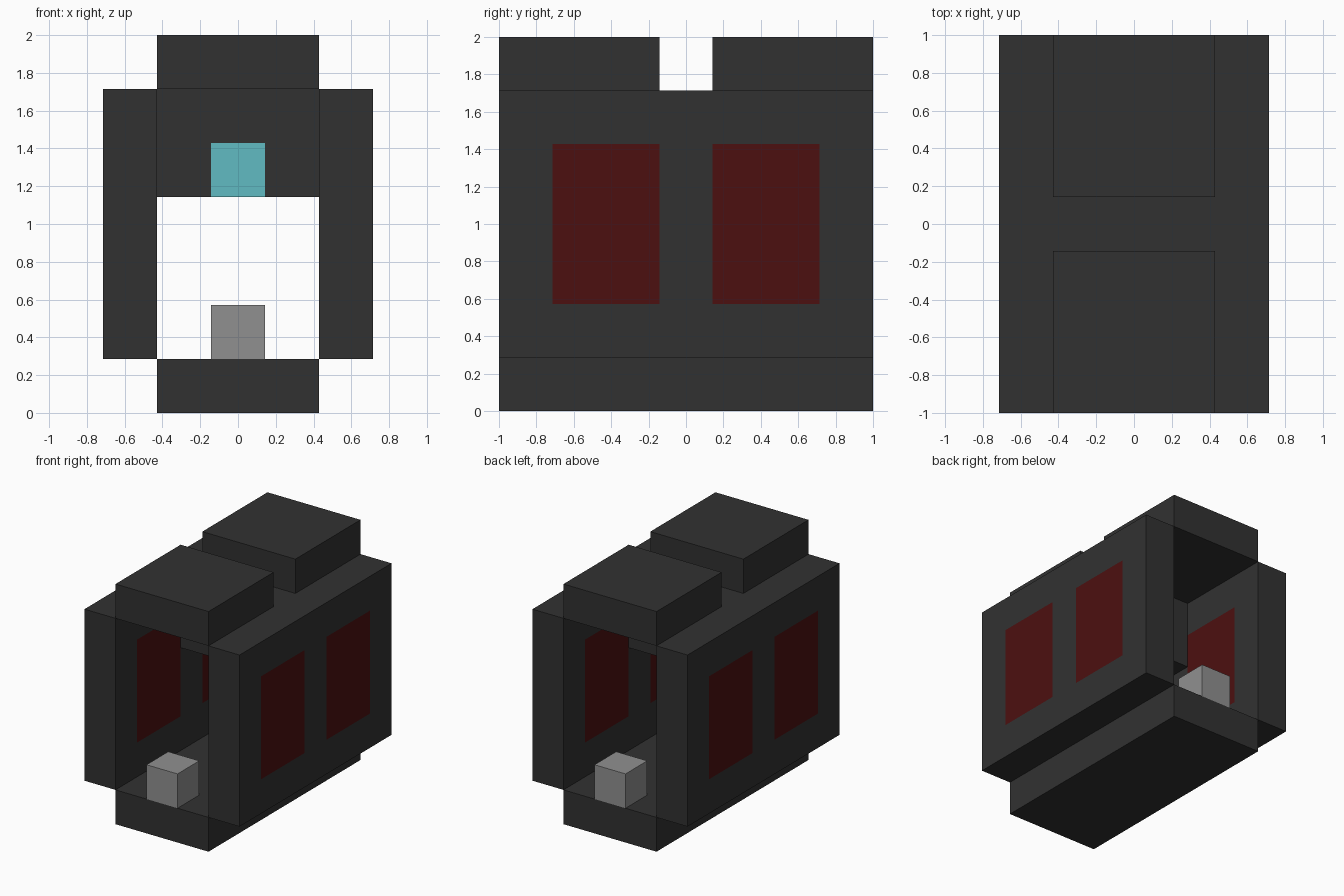
import bpy
import bmesh
from mathutils import Vector

U = 2 / 7  # one block of the model

if "Cube" in bpy.data.objects:
    bpy.data.objects.remove(bpy.data.objects["Cube"])


def material(name, rgb):
    mat = bpy.data.materials.new(name)
    mat.use_nodes = True
    mat.diffuse_color = (*rgb, 1)
    mat.node_tree.nodes["Principled BSDF"].inputs["Base Color"].default_value = (*rgb, 1)
    return mat


charcoal = material("charcoal", (0.031, 0.031, 0.031))
dark_red = material("dark_red", (0.073, 0.005, 0.005))
cyan = material("cyan", (0.12, 0.50, 0.54))
grey = material("grey", (0.28, 0.28, 0.28))


def box(name, low, high, mats, cuts=(), rule=None):
    """Box between two corners in block units; cuts are (axis, position) pairs."""
    low, high = Vector(low), Vector(high)
    bm = bmesh.new()
    bmesh.ops.create_cube(bm, size=1)
    for v in bm.verts:
        v.co = (low + high) / 2 + v.co * (high - low)
    for axis, position in cuts:
        point, normal = Vector(), Vector()
        point[axis], normal[axis] = position, 1
        bmesh.ops.bisect_plane(bm, geom=bm.verts[:] + bm.edges[:] + bm.faces[:],
                               plane_co=point, plane_no=normal)
    for face in bm.faces:
        if rule and rule(face.calc_center_median(), face.normal):
            face.material_index = 1
    bmesh.ops.scale(bm, vec=(U, U, U), verts=bm.verts)
    mesh = bpy.data.meshes.new(name)
    bm.to_mesh(mesh)
    bm.free()
    for mat in mats:
        mesh.materials.append(mat)
    obj = bpy.data.objects.new(name, mesh)
    bpy.context.collection.objects.link(obj)
    return obj


def is_window(c, n):
    return abs(n.x) > 0.5 and 0.5 < abs(c.y) < 2.5 and 2 < c.z < 5


def is_lamp(c, n):
    return abs(c.x) < 0.5 and c.z < 5 and n.z < 0.5


# Floor slab
box("floor", (-1.5, -3.5, 0), (1.5, 3.5, 1), [charcoal])

# Side walls with two windows each, coloured inside and out
window_cuts = [(1, y) for y in (-2.5, -0.5, 0.5, 2.5)] + [(2, 2), (2, 5)]
for side, x in (("left", 2), ("right", -2)):
    box(side + "_wall", (x - 0.5, -3.5, 1), (x + 0.5, 3.5, 6),
        [charcoal, dark_red], window_cuts, is_window)

# Cross beam holding the lamp
box("cross_beam", (-1.5, -0.5, 4), (1.5, 0.5, 6), [charcoal, cyan],
    [(0, -0.5), (0, 0.5), (2, 5)], is_lamp)

# Roof blocks and small end blocks, front and back
for end, s in (("front", -1), ("back", 1)):
    y0, y1 = sorted((0.5 * s, 3.5 * s))
    box(end + "_roof", (-1.5, y0, 6), (1.5, y1, 7), [charcoal])
    box(end + "_block", (-0.5, 3 * s - 0.5, 1), (0.5, 3 * s + 0.5, 2), [grey])
